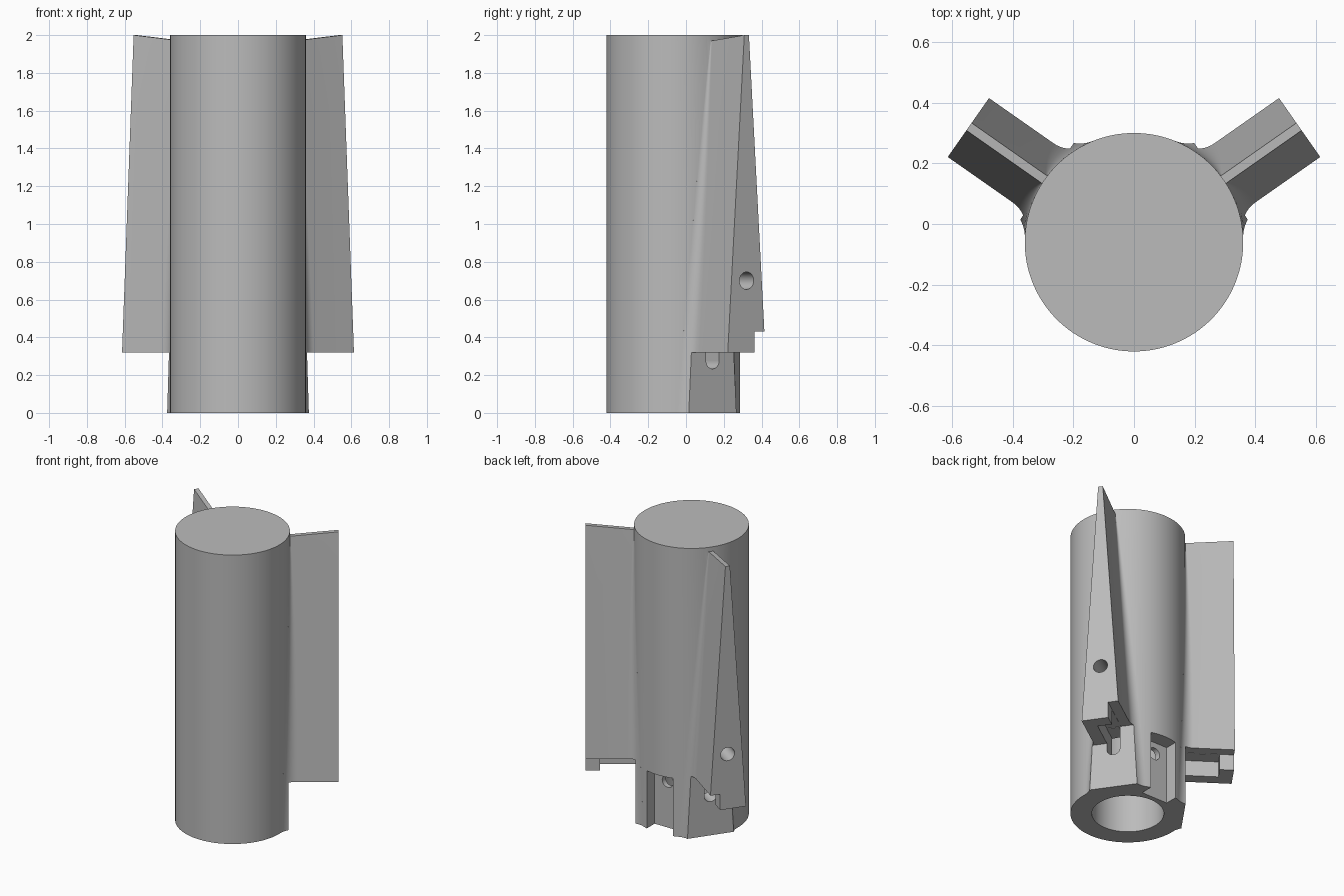
import bpy, bmesh, math
from mathutils import Vector, Matrix

if "Cube" in bpy.data.objects:
    bpy.data.objects.remove(bpy.data.objects["Cube"])

CY, R = -0.06, 0.36            # tube axis y and radius
ANG = math.radians(35)         # fin direction
END = 0.664                    # fin tip radius

grey = bpy.data.materials.new("plain grey")
grey.diffuse_color = (0.5, 0.5, 0.5, 1)
grey.use_nodes = True
grey.node_tree.nodes["Principled BSDF"].inputs["Base Color"].default_value = grey.diffuse_color


def place(r, t, z, s):
    """Radial / sideways / height coordinates of the fin on side s."""
    return Vector((s * (r * math.cos(ANG) - t * math.sin(ANG)),
                   CY + r * math.sin(ANG) + t * math.cos(ANG), z))


def finish(name, bm):
    bmesh.ops.recalc_face_normals(bm, faces=bm.faces)
    me = bpy.data.meshes.new(name)
    bm.to_mesh(me)
    bm.free()
    ob = bpy.data.objects.new(name, me)
    bpy.context.collection.objects.link(ob)
    me.materials.append(grey)
    return ob


def cylinder(name, a, b, radius, seg):
    a, b = Vector(a), Vector(b)
    d = b - a
    m = Matrix.Translation((a + b) / 2) @ d.to_track_quat('Z', 'Y').to_matrix().to_4x4()
    bm = bmesh.new()
    bmesh.ops.create_cone(bm, cap_ends=True, segments=seg, radius1=radius,
                          radius2=radius, depth=d.length, matrix=m)
    return finish(name, bm)


def box(name, lo, hi, s=None):
    """Box in fin coordinates when a side is given, else in world space."""
    bm = bmesh.new()
    bmesh.ops.create_cube(bm, size=1)
    for v in bm.verts:
        c = [lo[i] + (v.co[i] + 0.5) * (hi[i] - lo[i]) for i in range(3)]
        v.co = place(*c, s) if s else Vector(c)
    return finish(name, bm)


def fin(s):
    """Tapered fin lofted through sections with a shrinking root fillet."""
    bm = bmesh.new()
    rings, steps, arc = [], 10, 10
    for k in range(steps + 1):
        z = 2.0 * k / steps
        u = (z - 0.32) / 1.68
        h = 0.122 - 0.107 * u
        f = 0.10 - 0.095 * u
        cr = math.sqrt((R + f) ** 2 - (h + f) ** 2)
        a0, a1 = -math.pi / 2, -math.pi + math.atan2(h + f, cr)
        half = [(END, h)]
        for i in range(arc + 1):
            a = a0 + (a1 - a0) * i / arc
            half.append((cr + f * math.cos(a), h + f + f * math.sin(a)))
        half.append((0.29, half[-1][1] * 0.9))
        ring = half + [(r, -t) for r, t in reversed(half)]
        drop = 0.1 if k == steps else 0     # sloping top edge
        rings.append([bm.verts.new(place(r, t, z - drop * (END - r), s)) for r, t in ring])
    n = len(rings[0])
    for a, b in zip(rings, rings[1:]):
        for i in range(n):
            j = (i + 1) % n
            bm.faces.new((a[i], a[j], b[j], b[i]))
    bm.faces.new(rings[0])
    bm.faces.new(rings[-1])
    return finish("fin", bm)


def boolean(target, tool, op):
    mod = target.modifiers.new(op, 'BOOLEAN')
    mod.operation, mod.solver, mod.object = op, 'EXACT', tool
    bpy.context.view_layer.objects.active = target
    bpy.ops.object.modifier_apply(modifier=mod.name)
    bpy.data.objects.remove(tool)


# Main tube with two fins
body = cylinder("finned_tube", (0, CY, 0), (0, CY, 2), R, 128)
for s in (1, -1):
    boolean(body, fin(s), 'UNION')

for s in (1, -1):
    # Flat pad below the fin
    boolean(body, box("pad_cut", (0.35, -0.3, -0.1), (0.8, 0.3, 0.32), s), 'DIFFERENCE')
    # Step along the back of the fin foot
    boolean(body, box("step_cut", (0.35, 0.05, 0.2), (0.8, 0.3, 0.43), s), 'DIFFERENCE')
    # Pocket behind the tip wall
    boolean(body, box("pocket_cut", (0.352, -0.042, 0.2), (END - 0.09, 0.3, 0.428), s), 'DIFFERENCE')
    # Round-ended slot through the pad
    boolean(body, cylinder("slot_end", place(0.15, 0, 0.275, s), place(0.5, 0, 0.275, s), 0.042, 32), 'DIFFERENCE')
    boolean(body, box("slot_cut", (0.15, -0.042, 0.275), (0.5, 0.042, 0.425), s), 'DIFFERENCE')
    # Hole in the fin tip
    boolean(body, cylinder("tip_hole", place(0.3, 0, 0.7, s), place(0.8, 0, 0.7, s), 0.046, 32), 'DIFFERENCE')

# Rear notch, its hole, and the bore
boolean(body, box("notch_cut", (-0.1, CY + 0.26, -0.1), (0.1, 0.6, 0.4)), 'DIFFERENCE')
boolean(body, cylinder("notch_hole", (0, CY + 0.1, 0.32), (0, 0.5, 0.32), 0.042, 32), 'DIFFERENCE')
boolean(body, cylinder("bore_cut", (0, CY, -0.1), (0, CY, 1.0), 0.226, 96), 'DIFFERENCE')

# Smooth curved walls, keep edges sharp
bpy.ops.object.select_all(action='DESELECT')
body.select_set(True)
bpy.context.view_layer.objects.active = body
bpy.ops.object.shade_smooth_by_angle(angle=math.radians(30))
